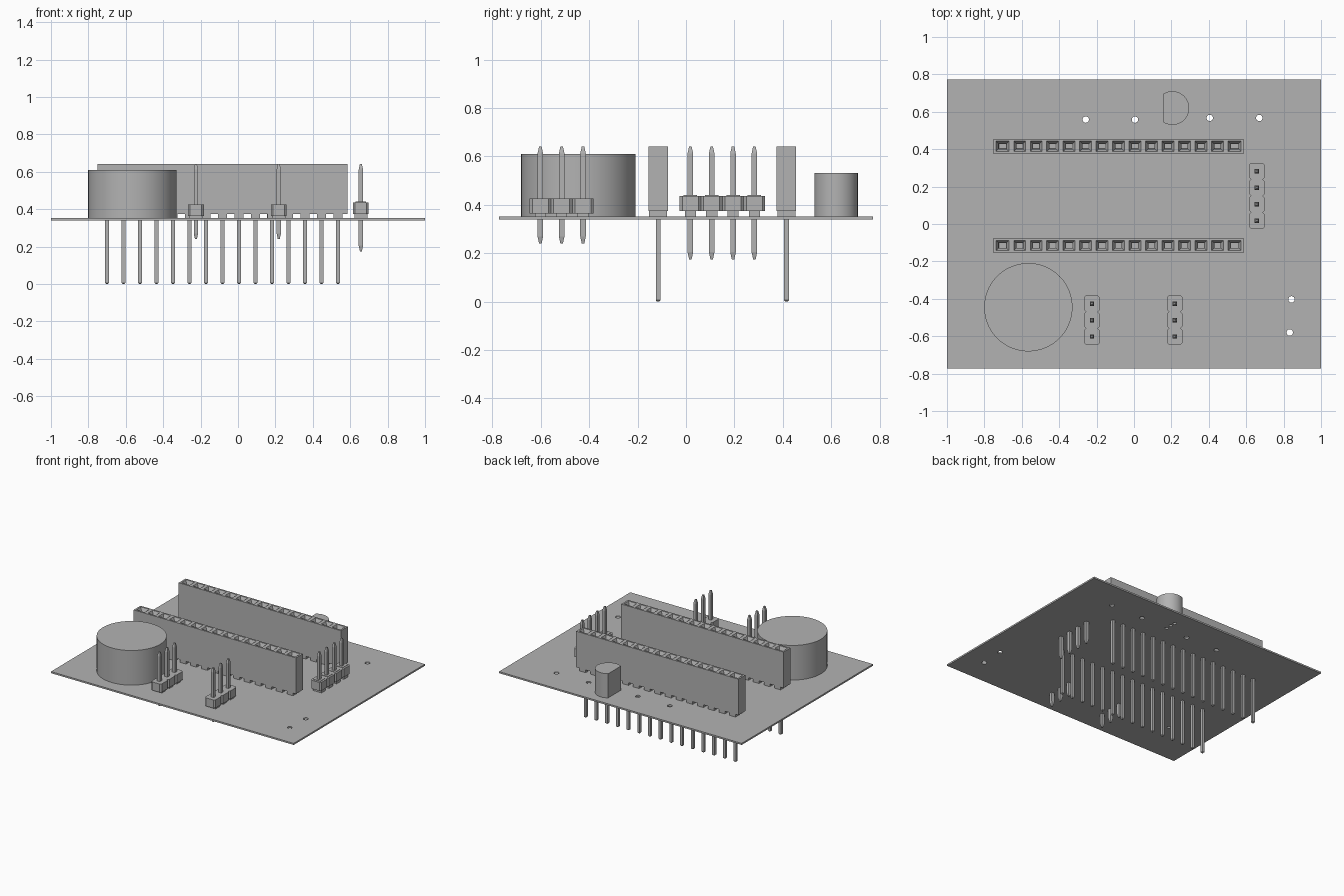
import bpy, bmesh, math
from mathutils import Vector

cube = bpy.data.objects.get("Cube")
if cube:
    bpy.data.objects.remove(cube, do_unlink=True)

grey = bpy.data.materials.new("plain grey")
grey.use_nodes = True
grey.diffuse_color = (0.45, 0.45, 0.45, 1)
grey.node_tree.nodes["Principled BSDF"].inputs["Base Color"].default_value = grey.diffuse_color

BASE, TOP = 0.34, 0.352      # circuit board underside and upper face
PITCH = 0.0882               # spacing of all header pins


def finish(name, bm, smooth=False):
    bmesh.ops.recalc_face_normals(bm, faces=bm.faces[:])
    mesh = bpy.data.meshes.new(name)
    bm.to_mesh(mesh)
    bm.free()
    obj = bpy.data.objects.new(name, mesh)
    bpy.context.collection.objects.link(obj)
    mesh.materials.append(grey)
    if smooth:
        bpy.ops.object.select_all(action='DESELECT')
        obj.select_set(True)
        bpy.context.view_layer.objects.active = obj
        bpy.ops.object.shade_smooth_by_angle(angle=math.radians(30))
    return obj


def box(bm, center, size):
    verts = bmesh.ops.create_cube(bm, size=1)["verts"]
    for v in verts:
        v.co = Vector(a * b for a, b in zip(v.co, size)) + Vector(center)


def prism(bm, outline, z0, z1):
    low = [bm.verts.new((x, y, z0)) for x, y in outline]
    high = [bm.verts.new((x, y, z1)) for x, y in outline]
    bm.faces.new(low[::-1])
    top = bm.faces.new(high)
    for i in range(len(low)):
        j = (i + 1) % len(low)
        bm.faces.new((low[i], low[j], high[j], high[i]))
    return top


def circle(x, y, r, count=64, start=0.0, end=2 * math.pi):
    step = (end - start) / count
    return [(x + r * math.cos(start + i * step), y + r * math.sin(start + i * step))
            for i in range(count)]


def pin(bm, x, y, z0, z1, width, taper_low, taper_high):
    # Square pin with a pointed taper at each end
    rings = []
    for z, s in ((z0, 0.45), (z0 + taper_low, 1), (z1 - taper_high, 1), (z1, 0.45)):
        h = width * s / 2
        rings.append([bm.verts.new((x + a * h, y + b * h, z))
                      for a, b in ((-1, -1), (1, -1), (1, 1), (-1, 1))])
    for low, high in zip(rings, rings[1:]):
        for i in range(4):
            j = (i + 1) % 4
            bm.faces.new((low[i], low[j], high[j], high[i]))
    bm.faces.new(rings[0][::-1])
    bm.faces.new(rings[-1])


def inset(bm, faces, thickness, depth):
    bm.normal_update()
    bmesh.ops.inset_individual(bm, faces=faces, thickness=thickness,
                               depth=depth, use_even_offset=True)


# Circuit board with drilled holes
bm = bmesh.new()
box(bm, (0, 0, (BASE + TOP) / 2), (2, 1.545, TOP - BASE))
board = finish("circuit_board", bm)

bm = bmesh.new()
for x, y in ((-0.258, 0.558), (0.005, 0.558), (0.405, 0.567),
             (0.67, 0.567), (0.842, -0.403), (0.833, -0.58)):
    prism(bm, circle(x, y, 0.017, 24), BASE - 0.1, TOP + 0.1)
for x, y in ((0.19, 0.57), (0.19, 0.612), (0.19, 0.654),
             (-0.68, -0.445), (-0.45, -0.445)):
    prism(bm, circle(x, y, 0.012, 16), BASE - 0.1, TOP + 0.1)
drill = finish("hole_cutter", bm)
drill.hide_render = True
drill.hide_viewport = True
cut = board.modifiers.new("holes", 'BOOLEAN')
cut.object = drill
cut.operation = 'DIFFERENCE'
cut.solver = 'EXACT'

# Buzzer and transistor
bm = bmesh.new()
prism(bm, circle(-0.565, -0.445, 0.236, 96), TOP, 0.61)
finish("buzzer", bm, smooth=True)

bm = bmesh.new()
half = math.acos(-0.05 / 0.09)
arc = circle(0.205, 0.62, 0.09, 48, -half, half)
arc.append((0.155, 0.62 + 0.09 * math.sin(half)))
prism(bm, arc, TOP, 0.532)
finish("transistor", bm, smooth=True)


# Long socket strips
def socket_strip(name, y, count=15):
    first = -0.7
    bm = bmesh.new()
    bottom, top = 0.374, 0.642
    middle = first + (count - 1) * PITCH / 2
    box(bm, (middle, y, (bottom + top) / 2), (count * PITCH + 0.014, 0.081, top - bottom))
    for i in range(count - 1):
        geom = bm.verts[:] + bm.edges[:] + bm.faces[:]
        bmesh.ops.bisect_plane(bm, geom=geom, plane_no=(1, 0, 0),
                               plane_co=(first + (i + 0.5) * PITCH, 0, 0))
    bm.normal_update()
    mouths = [f for f in bm.faces if f.normal.z > 0.9]
    inset(bm, mouths, 0.013, 0)
    inset(bm, mouths, 0.014, -0.03)
    inset(bm, mouths, 0.001, -0.12)
    for i in range(count):
        box(bm, (first + i * PITCH, y, (TOP + bottom) / 2), (0.05, 0.075, bottom - TOP))
    finish(name, bm)

    bm = bmesh.new()
    for i in range(count):
        pin(bm, first + i * PITCH, y, 0, bottom, 0.02, 0.006, 0.001)
    finish(name + "_pins", bm)


socket_strip("back_socket_strip", 0.415)
socket_strip("front_socket_strip", -0.115)


# Short pin headers with notched bodies
def pin_header(name, x, first, count, z0, z1, pin_low, recess):
    half_w, notch = 0.042, 0.011
    bm = bmesh.new()
    side = []
    for i in range(count):
        y = first + i * PITCH
        h = PITCH / 2
        side += [(half_w - notch, y - h), (half_w, y - h + notch), (half_w, y + h - notch)]
    side.append((half_w - notch, first + (count - 0.5) * PITCH))
    outline = [(x + w, y) for w, y in side] + [(x - w, y) for w, y in reversed(side)]
    prism(bm, outline, z0, z1)
    for i in range(count):
        y = first + i * PITCH
        box(bm, (x, y, (TOP + z0) / 2), (0.07, 0.046, z0 - TOP))
        if recess:
            # Raised collar round each pin
            box(bm, (x, y, z1 + 0.001), (0.056, 0.056, 0.004))
    finish(name, bm)

    bm = bmesh.new()
    for i in range(count):
        pin(bm, x, first + i * PITCH, pin_low, 0.642, 0.023, 0.03, 0.03)
    finish(name + "_pins", bm)


pin_header("side_header", 0.657, 0.018, 4, 0.374, 0.437, 0.175, True)
pin_header("right_front_header", -0.225, -0.602, 3, 0.364, 0.426, 0.24, False)
pin_header("left_front_header", 0.218, -0.602, 3, 0.364, 0.426, 0.24, False)
